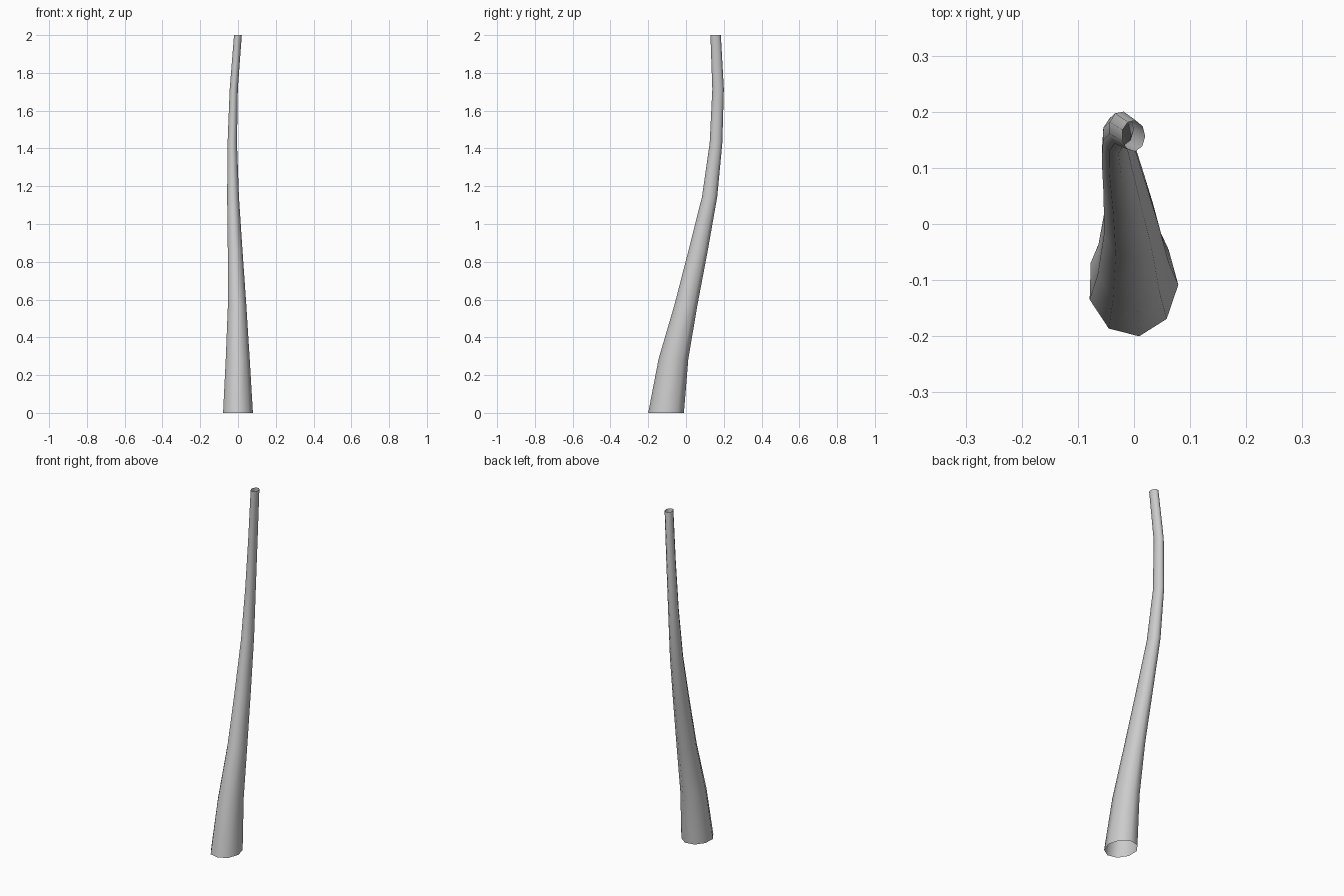
import bpy, bmesh, math

if "Cube" in bpy.data.objects:
    bpy.data.objects.remove(bpy.data.objects["Cube"])

SIDES = 9
PHASE = math.radians(-2)

# Path stations: centre x, centre y, half width x, half width y
# (evenly spaced from the ground to the tip)
stations = [
    (-0.002, -0.105, 0.081, 0.096),
    (-0.003, -0.066, 0.065, 0.080),
    (-0.006, 0.000, 0.050, 0.062),
    (-0.016, 0.064, 0.040, 0.052),
    (-0.027, 0.125, 0.032, 0.041),
    (-0.031, 0.159, 0.0255, 0.034),
    (-0.023, 0.170, 0.022, 0.031),
    (-0.001, 0.157, 0.021, 0.028),
]

# Tapered, bent open tube
bm = bmesh.new()
rings = []
for i, (cx, cy, rx, ry) in enumerate(stations):
    z = 2.0 * i / (len(stations) - 1)
    ring = []
    for k in range(SIDES):
        a = PHASE + math.tau * k / SIDES
        ring.append(bm.verts.new((cx + rx * math.cos(a), cy + ry * math.sin(a), z)))
    rings.append(ring)

for low, high in zip(rings, rings[1:]):
    for k in range(SIDES):
        n = (k + 1) % SIDES
        face = bm.faces.new((low[k], low[n], high[n], high[k]))
        face.smooth = True

mesh = bpy.data.meshes.new("trunk")
bm.to_mesh(mesh)
bm.free()
trunk = bpy.data.objects.new("trunk", mesh)
bpy.context.collection.objects.link(trunk)
